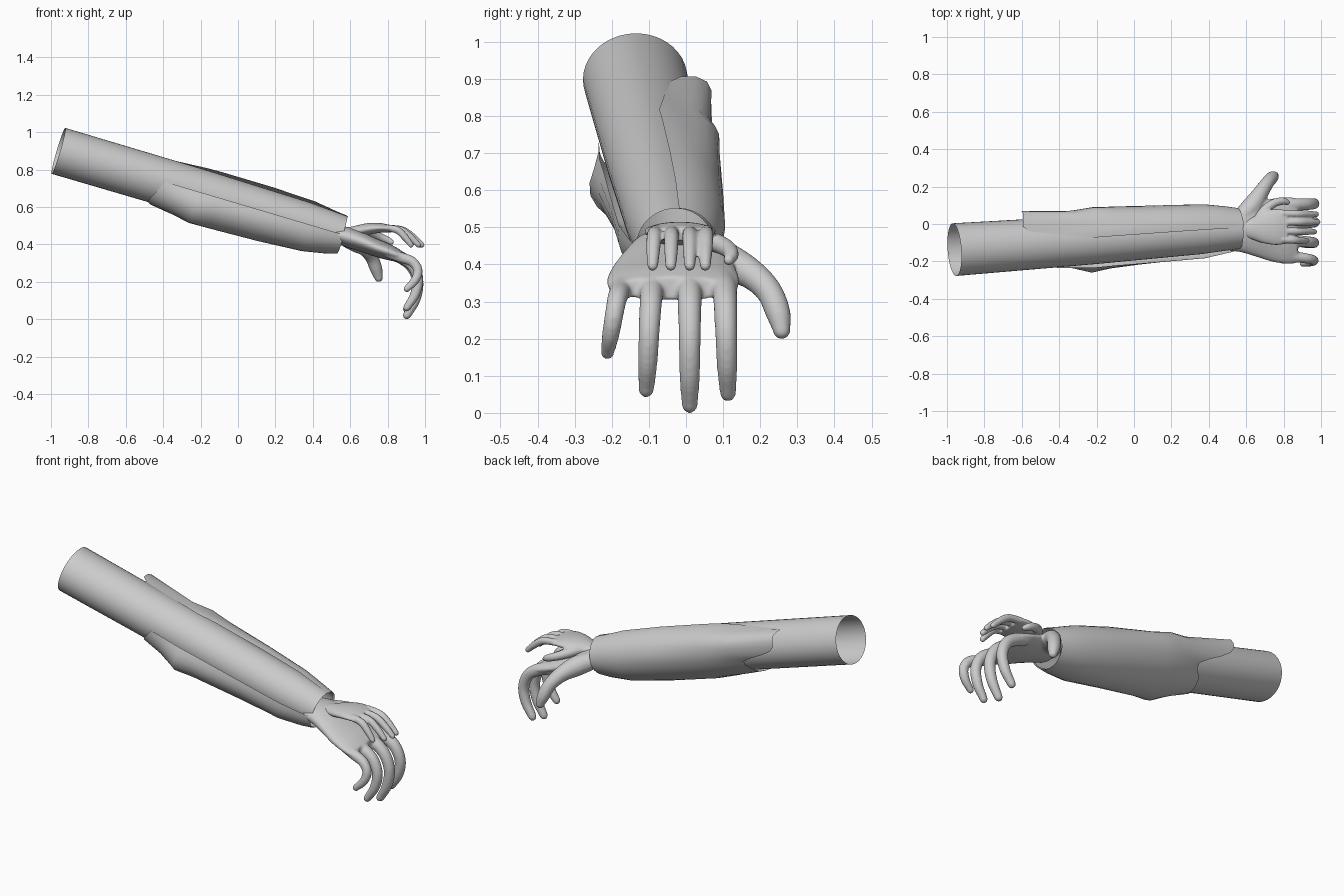
import bpy, bmesh, math
from mathutils import Vector

if "Cube" in bpy.data.objects:
    bpy.data.objects.remove(bpy.data.objects["Cube"])

grey = bpy.data.materials.new("light_grey")
grey.diffuse_color = (0.6, 0.6, 0.6, 1)
grey.use_nodes = True
grey.node_tree.nodes["Principled BSDF"].inputs["Base Color"].default_value = grey.diffuse_color


def finish(bm, name, angle=30):
    bmesh.ops.recalc_face_normals(bm, faces=bm.faces[:])
    me = bpy.data.meshes.new(name)
    bm.to_mesh(me)
    bm.free()
    me.materials.append(grey)
    ob = bpy.data.objects.new(name, me)
    bpy.context.collection.objects.link(ob)
    bpy.context.view_layer.objects.active = ob
    ob.select_set(True)
    bpy.ops.object.shade_smooth_by_angle(angle=math.radians(angle))
    ob.select_set(False)
    return ob


def skin(bm, rings, closed=True, caps=False):
    """Bridge consecutive rings of points with quads."""
    vs = [[bm.verts.new(p) for p in r] for r in rings]
    n = len(vs[0])
    for a, b in zip(vs, vs[1:]):
        for i in range(n if closed else n - 1):
            j = (i + 1) % n
            bm.faces.new((a[i], a[j], b[j], b[i]))
    if caps:
        bm.faces.new(vs[0][::-1])
        bm.faces.new(vs[-1])


def spline(pts, steps=5):
    """Catmull-Rom sampling of tuples of any length."""
    P = [Vector(p) for p in pts]
    P = [2 * P[0] - P[1]] + P + [2 * P[-1] - P[-2]]
    out = []
    for k in range(1, len(P) - 2):
        a, b, c, d = P[k - 1:k + 3]
        for s in range(steps):
            t = s / steps
            out.append(0.5 * (2 * b + (c - a) * t + (2 * a - 5 * b + 4 * c - d) * t * t
                              + (3 * b - a - 3 * c + d) * t ** 3))
    return out + [P[-2]]


# ---- arm axis and its cross-section frame
A, B = Vector((-0.96, -0.137, 0.90)), Vector((0.555, -0.03, 0.452))
D = (B - A).normalized()
SIDE = D.cross(Vector((0, 0, 1))).normalized()      # points to the front (-y)
UP = SIDE.cross(D)


def arm_point(x, deg, r, rz=None):
    """Point round the arm: 0 = front, 90 = below, 180 = back, 270 = top."""
    a = math.radians(deg)
    c = A + (B - A) * ((x - A.x) / (B.x - A.x))
    return c + SIDE * math.cos(a) * r - UP * math.sin(a) * (rz or r)


# ---- inner sleeve: open tapering tube
bm = bmesh.new()
skin(bm, [[arm_point(x, i * 360 / 40, r, rz) for i in range(40)]
          for x, r, rz in ((-0.96, 0.141, 0.128), (-0.2, 0.130, 0.126),
                           (0.35, 0.117, 0.117), (0.555, 0.103, 0.103))])
finish(bm, "inner_sleeve")

# ---- outer sleeve: torn shell round front, underside and back, open at upper front
angles = (0, 30, 62, 95, 130, 165, 188, 211, 238, 265)
start = (-0.40, -0.43, -0.45, -0.42, -0.40, -0.38, -0.58, -0.61, -0.585, -0.25)
shell = (  # position along the arm (None = torn edge), radii by angle
    (None, (.139, .139, .137, .137, .137, .142, .175, .195, .130, .134)),
    (-0.33, (.141, .155, .16, .147, .14, .150, .165, .172, .145, .135)),
    (-0.22, (.148, .198, .192, .155, .15, .158, .175, .188, .152, .138)),
    (-0.12, (.145, .178, .182, .165, .155, .162, .172, .175, .153, .140)),
    (0.15, (.142, .155, .163, .16, .155, .155, .16, .157, .152, .139)),
    (0.38, (.138, .15, .15, .145, .148, .148, .148, .145, .138, .13)),
    (0.50, (.12, .125, .125, .122, .125, .128, .128, .125, .118, .112)),
    (0.56, (.108, .108, .106, .105, .108, .115, .115, .112, .108, .105)),
)
bm = bmesh.new()
rings = []
for k, (x, radii) in enumerate(shell):
    row = [(s if x is None else max(x, s + 0.03 * k), a, r)
           for s, a, r in zip(start, angles, radii)]
    rings.append([arm_point(*p) for p in spline(row, 3)])
skin(bm, rings, closed=False)
finish(bm, "outer_sleeve", 35)


def add_palm(bm, sections):
    """Sections: x, centre y, centre z, half width, half thickness."""
    skin(bm, [[(x, y + w * math.cos(i * math.tau / 24), z + t * math.sin(i * math.tau / 24))
               for i in range(24)] for x, y, z, w, t in spline(sections)], caps=True)


def add_finger(bm, path):
    """Round tapering tube along x, y, z, radius, with a rounded tip."""
    pts = [(Vector(p[:3]), p[3]) for p in spline(path)]
    d = (pts[-1][0] - pts[-2][0]).normalized()
    end, r = pts[-1]
    pts += [(end + d * r * math.sin(a), r * math.cos(a)) for a in (0.4, 0.8, 1.2, 1.45)]
    rings, n = [], Vector((0, 1, 0.05))
    for i, (p, r) in enumerate(pts):
        t = (pts[min(i + 1, len(pts) - 1)][0] - pts[max(i - 1, 0)][0]).normalized()
        n = (n - t * n.dot(t)).normalized()
        b = t.cross(n)
        rings.append([p + (n * math.cos(k * math.tau / 14) + b * math.sin(k * math.tau / 14)) * r
                      for k in range(14)])
    skin(bm, rings, caps=True)


def make_hand(name, palm, fingers, voxel):
    """Palm and fingers fused into one smooth skin."""
    bm = bmesh.new()
    add_palm(bm, palm)
    for f in fingers:
        add_finger(bm, f)
    ob = finish(bm, name)
    m = ob.modifiers.new("fuse", 'REMESH')
    m.mode, m.voxel_size, m.use_smooth_shade = 'VOXEL', voxel, True
    m = ob.modifiers.new("soften", 'SMOOTH')
    m.factor, m.iterations = 0.5, 6


# ---- large hand: knuckle row with curled fingers, thumb to the back
def curl(y0, y1, k, drop):
    """Finger from knuckle y0 to tip y1; k = thickness, drop = length downward."""
    prof = ((0.80, 0.355, .033), (0.87, 0.330, .034), (0.932, 0.28, .032),
            (0.962, 0.20, .030), (0.947, 0.11, .028), (0.903, 0.03, .022))
    return [(x, y0 + (y1 - y0) * i / 5, 0.345 - (0.345 - z) * drop if z < 0.33 else z, r * k)
            for i, (x, z, r) in enumerate(prof)]


make_hand("large_hand",
          [(0.51, -0.033, 0.452, .112, .042), (0.57, -0.033, 0.442, .118, .054),
           (0.65, -0.03, 0.417, .145, .055), (0.74, -0.033, 0.382, .170, .05),
           (0.82, -0.035, 0.355, .180, .043), (0.875, -0.035, 0.335, .174, .032)],
          [curl(-0.168, -0.212, .85, .58), curl(-0.088, -0.107, .95, .90),
           curl(0.01, 0.01, 1, 1.03), curl(0.102, 0.113, 1, .93),
           [(0.58, 0.04, 0.435, .05), (0.635, 0.10, 0.41, .054), (0.68, 0.17, 0.378, .042),
            (0.715, 0.222, 0.33, .036), (0.738, 0.248, 0.27, .034), (0.752, 0.258, 0.222, .024)]],
          0.007)


# ---- small hand resting above the large one
def reach(y0, y1, x_end):
    prof = ((0.0, 0.489, .018), (0.45, 0.477, .020), (0.75, 0.44, .019), (1.0, 0.397, .015))
    return [(0.79 + (x_end - 0.79) * t, y0 + (y1 - y0) * t, z, r) for t, z, r in prof]


make_hand("small_hand",
          [(0.55, -0.03, 0.455, .045, .028), (0.62, -0.025, 0.468, .055, .030),
           (0.69, -0.018, 0.482, .085, .031), (0.76, -0.016, 0.488, .097, .026),
           (0.82, -0.016, 0.483, .090, .020)],
          [reach(-0.083, -0.090, 0.925), reach(-0.038, -0.041, 0.965),
           reach(0.010, 0.010, 0.983), reach(0.056, 0.052, 0.975),
           [(0.66, 0.02, 0.47, .026), (0.70, 0.075, 0.46, .026), (0.75, 0.112, 0.442, .023),
            (0.795, 0.122, 0.425, .020), (0.82, 0.115, 0.412, .015)]],
          0.005)
